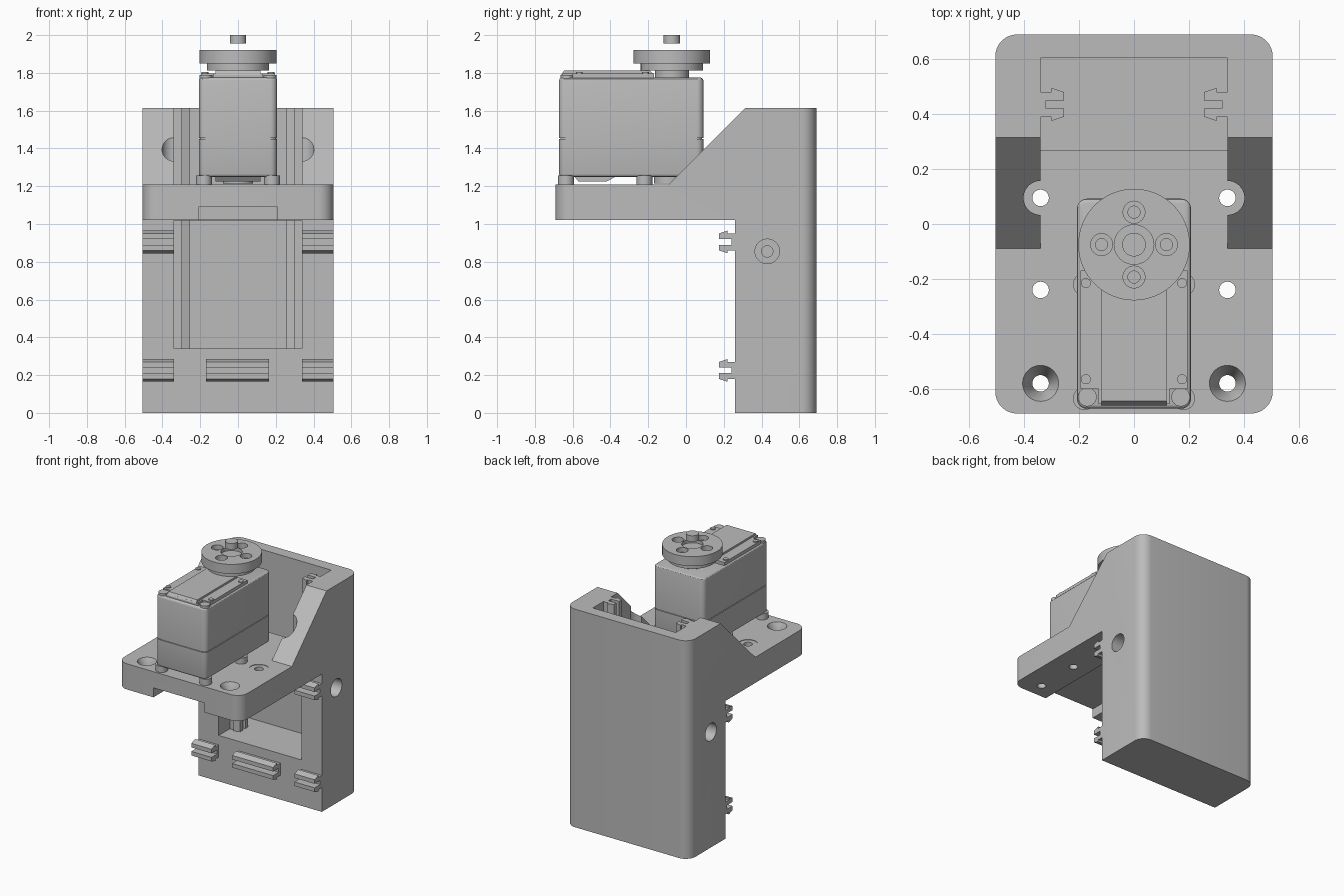
import bpy, bmesh, math
from mathutils import Matrix, Vector

cube = bpy.data.objects.get("Cube")
if cube:
    bpy.data.objects.remove(cube, do_unlink=True)

grey = bpy.data.materials.new("plain_grey")
grey.use_nodes = True
GREY = (0.5, 0.5, 0.5, 1)
grey.diffuse_color = GREY
grey.node_tree.nodes["Principled BSDF"].inputs["Base Color"].default_value = GREY


def finish(bm, name):
    bmesh.ops.recalc_face_normals(bm, faces=bm.faces)
    me = bpy.data.meshes.new(name)
    bm.to_mesh(me)
    bm.free()
    me.materials.append(grey)
    ob = bpy.data.objects.new(name, me)
    bpy.context.collection.objects.link(ob)
    return ob


def activate(ob):
    bpy.ops.object.select_all(action='DESELECT')
    ob.select_set(True)
    bpy.context.view_layer.objects.active = ob


def smooth(ob):
    activate(ob)
    bpy.ops.object.shade_smooth_by_angle(angle=math.radians(30))


def prism(name, pts, place, lo, hi, bevel=0, pick=None):
    """Extrude a 2D outline; place(u, v, w) maps it into space."""
    bm = bmesh.new()
    face = bm.faces.new([bm.verts.new(place(u, v, lo)) for u, v in pts])
    step = Vector(place(0, 0, hi)) - Vector(place(0, 0, lo))
    ext = bmesh.ops.extrude_face_region(bm, geom=[face])
    bmesh.ops.translate(bm, vec=step, verts=[g for g in ext["geom"] if isinstance(g, bmesh.types.BMVert)])
    if bevel:
        edges = [e for e in bm.edges if pick(e)]
        bmesh.ops.bevel(bm, geom=edges, offset=bevel, segments=8, affect='EDGES', profile=0.5)
    return finish(bm, name)


def upright(e):
    a, b = e.verts
    return abs(a.co.z - b.co.z) > 0.01 and (a.co.xy - b.co.xy).length < 0.001


def box(name, x0, x1, y0, y1, z0, z1, bevel=0):
    pts = [(x0, y0), (x1, y0), (x1, y1), (x0, y1)]
    return prism(name, pts, lambda u, v, w: (u, v, w), z0, z1, bevel, upright)


def cylinder(name, x, y, z0, z1, r0, r1=None, seg=40):
    bm = bmesh.new()
    bmesh.ops.create_cone(bm, cap_ends=True, segments=seg, radius1=r0, radius2=r1 or r0,
                          depth=z1 - z0, matrix=Matrix.Translation((x, y, (z0 + z1) / 2)))
    return finish(bm, name)


def cut(ob, cutters):
    for c in cutters:
        c.hide_render = True
        mod = ob.modifiers.new("cut", 'BOOLEAN')
        mod.operation, mod.solver, mod.object = 'DIFFERENCE', 'EXACT', c
        activate(ob)
        bpy.ops.object.modifier_apply(modifier=mod.name)
        bpy.data.objects.remove(c, do_unlink=True)


# Bracket: side outline extruded across, outer upright corners rounded
side = [(0.26, 0), (0.69, 0), (0.69, 1.615), (0.315, 1.615), (-0.09, 1.21),
        (-0.69, 1.21), (-0.69, 1.02), (0.26, 1.02)]
bracket = prism("bracket", side, lambda u, v, w: (w, u, v), -0.505, 0.505, 0.08,
                lambda e: upright(e) and all(abs(v.co.y) > 0.68 for v in e.verts))

# Open channel, gap between the gussets, and recess under the shelf
cutters = [
    box("channel", -0.34, 0.34, 0.27, 0.605, 0.34, 1.8),
    box("window", -0.34, 0.34, 0.2, 0.3, 0.34, 1.019),
    box("gusset_gap", -0.34, 0.34, -0.2, 0.4, 1.209, 1.8),
    box("recess", -0.21, 0.21, -0.8, 0.1, 0.95, 1.09),
]
# Screw holes in the shelf and the side walls
for s in (-1, 1):
    x = 0.34 * s
    for y in (0.095, -0.24, -0.58):
        cutters.append(cylinder("hole", x, y, 0.95, 1.3, 0.03))
    cutters.append(cylinder("bore", x, 0.095, 1.207, 1.8, 0.062))
    cutters.append(cylinder("bore", x, -0.24, 1.206, 1.3, 0.065))
    cutters.append(cylinder("countersink", x, -0.58, 1.14, 1.211, 0.03, 0.066))
    for r, a, b in ((0.065, 0.4, 0.6), (0.03, 0.3, 0.45)):
        c = cylinder("side_hole", 0, 0, a, b, r)
        c.data.transform(Matrix.Translation((0, 0.43, 0.855)) @ Matrix.Rotation(s * math.pi / 2, 4, 'Y'))
        cutters.append(c)
cut(bracket, cutters)
smooth(bracket)

# Barbed snap profile: u along its width, v outward from the wall
half = [(0.015, 0.02), (0.015, 0.085), (0.045, 0.085), (0.06, 0.04), (0.045, 0.04), (0.045, -0.01)]
snap = half + [(-u, v) for u, v in reversed(half)]

# Snap rails inside the channel
for s, label in ((1, "left"), (-1, "right")):
    prism(label + "_rail", snap, lambda u, v, w, s=s: (s * (0.34 - v), 0.435 + u, w), 0.335, 1.615)

# Snap clips on the front face
for label, x0, x1, z in (("lower_right", -0.505, -0.34, 0.225), ("lower_middle", -0.17, 0.165, 0.225),
                         ("lower_left", 0.34, 0.505, 0.225), ("upper_right", -0.505, -0.34, 0.905),
                         ("upper_left", 0.34, 0.505, 0.905)):
    prism(label + "_clip", snap, lambda u, v, w, z=z: (w, 0.26 - v, z + u), x0, x1)

# Motor case in two halves with a thin seam
parts = [
    box("motor_lower_case", -0.207, 0.207, -0.672, 0.092, 1.25, 1.45, 0.035),
    box("motor_core", -0.2, 0.2, -0.665, 0.085, 1.4, 1.5, 0.035),
    box("motor_upper_case", -0.207, 0.207, -0.672, 0.092, 1.455, 1.775, 0.035),
]
for ob, z in ((parts[0], 1.25), (parts[2], 1.775)):
    bm = bmesh.new()
    bm.from_mesh(ob.data)
    rim = [e for e in bm.edges if all(abs(v.co.z - z) < 0.001 for v in e.verts)]
    bmesh.ops.bevel(bm, geom=rim, offset=0.015, segments=3, affect='EDGES', profile=0.5)
    bm.to_mesh(ob.data)
    bm.free()

# Motor cover with notched front corners and a raised plate
outline = [(0.195, -0.17), (0.195, -0.6), (0.13, -0.6), (0.13, -0.655)]
outline += [(-x, y) for x, y in reversed(outline)]
prism("motor_cover", outline, lambda u, v, w: (u, v, w), 1.77, 1.798)
plate = [(-0.66, 1.79), (-0.645, 1.812), (-0.19, 1.812), (-0.17, 1.79)]
prism("motor_cover_plate", plate, lambda u, v, w: (w, u, v), -0.118, 0.118)

# Cover screws and feet
for s, label in ((1, "left"), (-1, "right")):
    for end, y, fy in (("front", -0.565, -0.635), ("back", -0.215, -0.22)):
        parts.append(cylinder(f"{end}_{label}_cover_screw", 0.175 * s, y, 1.78, 1.805, 0.018, seg=20))
        parts.append(cylinder(f"{end}_{label}_foot", 0.18 * s, fy, 1.205, 1.256, 0.042, seg=32))
    parts.append(cylinder(f"{label}_corner_post", 0.17 * s, -0.63, 1.77, 1.79, 0.034, seg=24))

# Underside boss and wedge
parts.append(cylinder("lower_boss", 0, -0.09, 1.215, 1.256, 0.08))
wedge = [(-0.59, 1.252), (-0.57, 1.225), (-0.42, 1.225), (-0.37, 1.252)]
prism("underside_wedge", wedge, lambda u, v, w: (w, u, v), -0.12, 0.12)

# Output hub and horn disc with four counterbored holes
CY = -0.075
parts.append(cylinder("output_shaft", 0, CY, 1.77, 1.815, 0.09))
parts.append(cylinder("horn_collar", 0, CY, 1.812, 1.852, 0.165, seg=48))
horn = cylinder("horn_disc", 0, CY, 1.85, 1.92, 0.203, seg=64)
holes = [cylinder("centre_recess", 0, CY, 1.895, 2, 0.072)]
for i in range(4):
    a = i * math.pi / 2
    x, y = 0.118 * math.cos(a), CY + 0.118 * math.sin(a)
    holes.append(cylinder("horn_bore", x, y, 1.885, 2, 0.04, seg=24))
    holes.append(cylinder("horn_hole", x, y, 1.853, 1.95, 0.022, seg=24))
cut(horn, holes)
parts.append(horn)
parts.append(cylinder("centre_screw", 0, CY, 1.955, 2.0, 0.043))

for ob in parts:
    smooth(ob)
